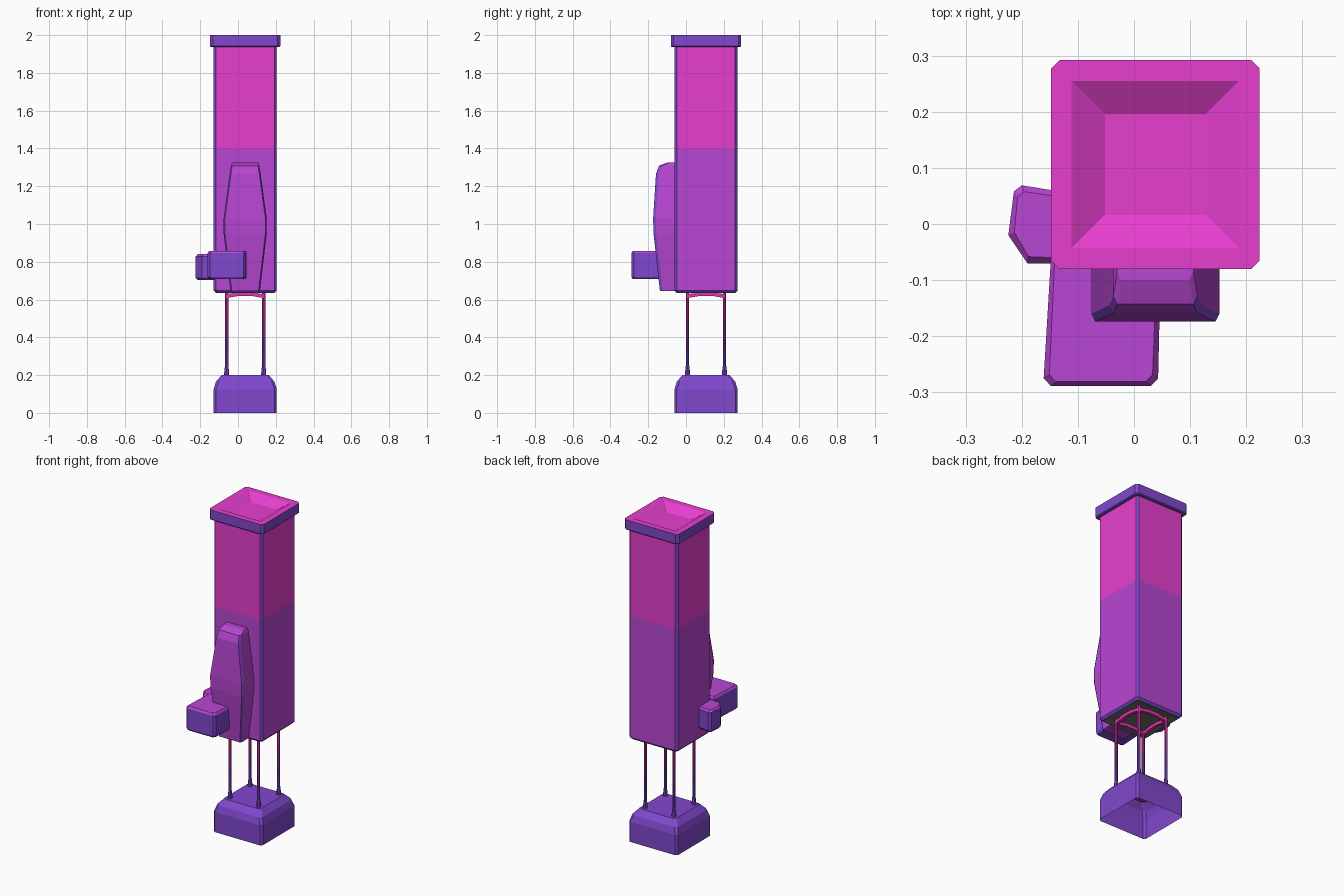
import bpy, bmesh, math
from mathutils import Vector

if "Cube" in bpy.data.objects:
    bpy.data.objects.remove(bpy.data.objects["Cube"])

CX, CY = 0.038, 0.106  # tower axis


def material(name, rgb):
    m = bpy.data.materials.new(name)
    lin = [((c / 255 + 0.055) / 1.055) ** 2.4 for c in rgb]
    m.diffuse_color = (*lin, 1)
    m.use_nodes = True
    m.node_tree.nodes["Principled BSDF"].inputs["Base Color"].default_value = m.diffuse_color
    return m


MATS = [material("magenta", (231, 63, 207)), material("purple", (184, 70, 212)),
        material("violet", (129, 72, 206)), material("dark_grey", (106, 112, 104)),
        material("rose", (226, 52, 172)), material("plum", (178, 60, 180)),
        material("indigo", (134, 64, 190))]
MAGENTA, PURPLE, VIOLET, GREY, ROSE, PLUM, INDIGO = range(7)


def loft(name, rings, rule, bottom=True, top=True):
    """Skin a stack of counter-clockwise rings; rule(face, level) picks the colour."""
    bm = bmesh.new()
    lay = bm.faces.layers.int.new("level")
    rows = [[bm.verts.new(p) for p in r] for r in rings]
    n = len(rows[0])
    for i, (a, b) in enumerate(zip(rows, rows[1:])):
        for k in range(n):
            j = (k + 1) % n
            bm.faces.new((a[k], a[j], b[j], b[k]))[lay] = i
    if bottom:
        bm.faces.new(rows[0][::-1])[lay] = -1
    if top:
        bm.faces.new(rows[-1])[lay] = len(rings)
    if bottom and top:
        bmesh.ops.recalc_face_normals(bm, faces=bm.faces[:])
    bm.normal_update()
    for f in bm.faces:
        f.material_index = rule(f, f[lay])
    me = bpy.data.meshes.new(name)
    bm.to_mesh(me)
    bm.free()
    for m in MATS:
        me.materials.append(m)
    ob = bpy.data.objects.new(name, me)
    bpy.context.collection.objects.link(ob)
    return ob


def square(h, c, z):
    """Square ring with cut corners."""
    pts = [(h, -h + c), (h, h - c), (h - c, h), (-h + c, h),
           (-h, h - c), (-h, -h + c), (-h + c, -h), (h - c, -h)]
    return [(CX + x, CY + y, z) for x, y in pts]


def circle(x, y, r, z, n=8):
    return [(x + r * math.cos(math.tau * k / n), y + r * math.sin(math.tau * k / n), z)
            for k in range(n)]


# base: hollow, open below
loft("base", [square(.167, .012, 0), square(.167, .012, .125), square(.155, .015, .165),
              square(.125, .015, .2)], lambda f, l: VIOLET, bottom=False)


# tower: violet corner strips, purple below, magenta above, grey underside
def tower_rule(f, level):
    if level < 2:
        return GREY
    if level == 2 or min(abs(f.normal.x), abs(f.normal.y)) > .3:
        return VIOLET
    return PURPLE if level == 3 else MAGENTA


loft("tower", [square(.12, .01, .642), square(.14, .01, .636), square(.155, .012, .635),
               square(.167, .013, .648), square(.167, .013, 1.4), square(.167, .013, 1.94)],
     tower_rule, top=False)

# rim cap with sloping basin
loft("rim_cap", [square(.16, .012, 1.937), square(.181, .015, 1.937), square(.186, .015, 1.942),
                 square(.186, .015, 2), square(.149, .001, 2), square(.09, .001, 1.965)],
     lambda f, l: MAGENTA if l >= 3 else VIOLET, bottom=False)


# front tank: tapered pod with violet edge strips
def pod(z, hw, y):
    pts = [(hw, y + .014), (hw, -.05), (-hw, -.05), (-hw, y + .014),
           (-hw + .007, y), (hw - .007, y)]
    return [(CX + px, py, z) for px, py in pts]


def pod_rule(f, level):
    edge = 0 <= level < 5 and abs(f.normal.x) > .5 and f.normal.y < -.2
    return VIOLET if edge else PURPLE


loft("front_pod", [pod(.645, .078, -.138), pod(.95, .114, -.172), pod(1.03, .114, -.174),
                   pod(1.265, .082, -.159), pod(1.308, .075, -.143), pod(1.325, .068, -.1)],
     pod_rule)


# grips: bevelled blocks with violet sides and purple tops
def grip(name, outline, z0, z1, c=.012):
    pts = [Vector(p) for p in outline]
    mid = sum(pts, Vector((0, 0))) / len(pts)

    def ring(inset, z):
        return [(*(p + (mid - p).normalized() * inset), z) for p in pts]

    loft(name, [ring(c, z0), ring(0, z0 + c), ring(0, z1 - c), ring(c, z1)],
         lambda f, l: PURPLE if f.normal.z > .3 else VIOLET)


grip("front_grip", [(.048, -.06), (.043, -.275), (.03, -.289), (-.148, -.289),
                    (-.161, -.275), (-.148, -.06)][::-1], .708, .858)
grip("side_grip", [(-.12, -.07), (-.12, .056), (-.2, .069), (-.214, .058),
                   (-.224, -.02), (-.19, -.07)], .703, .84)

# four thin legs, fading from violet feet to rose tops
H = .098
CORNERS = [(-1, -1), (1, -1), (1, 1), (-1, 1)]
for i, (sx, sy) in enumerate(CORNERS):
    x, y = CX + sx * H, CY + sy * H
    levels = [(.195, .014), (.225, .012), (.25, .009), (.32, .009), (.39, .009),
              (.5, .009), (.645, .009)]
    loft(f"leg_{i + 1}", [circle(x, y, r, z) for z, r in levels],
         lambda f, l: (VIOLET, VIOLET, VIOLET, INDIGO, PLUM, ROSE)[l] if 0 <= l < 6 else ROSE)

# four bowed bars joining the leg tops
ends = [Vector((CX + a * H, CY + b * H, .618)) for a, b in CORNERS]
for i in range(4):
    a, b = ends[i], ends[(i + 1) % 4]
    side = (b - a).normalized().cross(Vector((0, 0, 1))) * .009
    up = Vector((0, 0, .010))
    rings = []
    for t, lift in [(0, 0), (.35, .012), (.65, .012), (1, 0)]:
        p = a.lerp(b, t) + Vector((0, 0, lift))
        rings.append([p - side - up, p - side + up, p + side + up, p + side - up])
    loft(f"top_bar_{i + 1}", rings, lambda f, l: ROSE)
